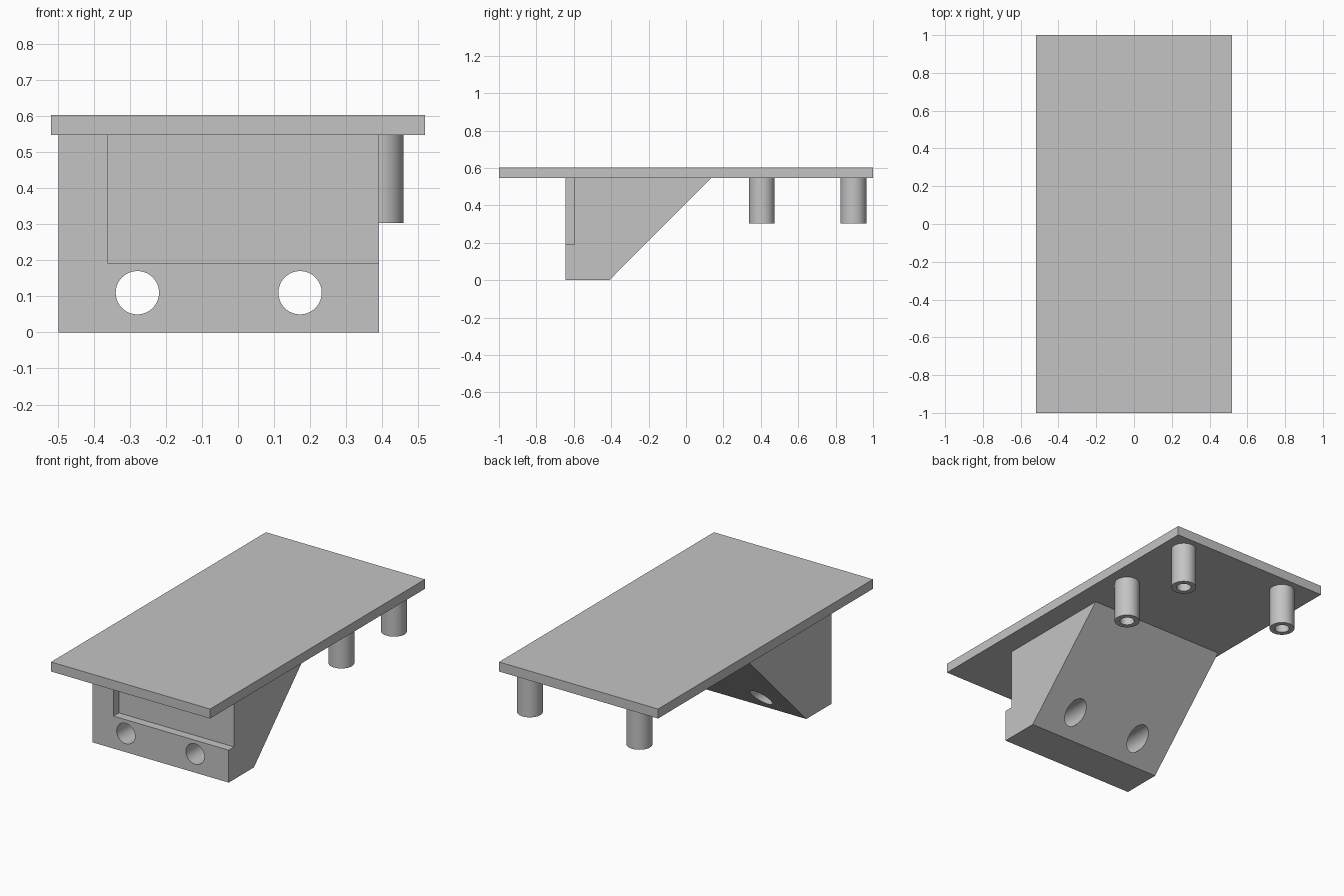
import bpy, bmesh
from mathutils import Matrix, Vector

if "Cube" in bpy.data.objects:
    bpy.data.objects.remove(bpy.data.objects["Cube"], do_unlink=True)

PLATE_BOTTOM, PLATE_TOP = 0.547, 0.603

grey = bpy.data.materials.new("plain grey")
grey.use_nodes = True
colour = (0.55, 0.55, 0.55, 1)
grey.diffuse_color = colour
grey.node_tree.nodes["Principled BSDF"].inputs["Base Color"].default_value = colour


def finish(bm, name):
    bmesh.ops.recalc_face_normals(bm, faces=bm.faces)
    mesh = bpy.data.meshes.new(name)
    bm.to_mesh(mesh)
    bm.free()
    mesh.materials.append(grey)
    obj = bpy.data.objects.new(name, mesh)
    bpy.context.collection.objects.link(obj)
    return obj


def box(name, low, high):
    low, high = Vector(low), Vector(high)
    bm = bmesh.new()
    place = Matrix.Translation((low + high) / 2) @ Matrix.Diagonal((*(high - low), 1))
    bmesh.ops.create_cube(bm, size=1, matrix=place)
    return finish(bm, name)


def cylinder(name, radius, start, end):
    start, end = Vector(start), Vector(end)
    axis = end - start
    turn = axis.to_track_quat("Z", "Y").to_matrix().to_4x4()
    bm = bmesh.new()
    bmesh.ops.create_cone(bm, cap_ends=True, segments=64, radius1=radius, radius2=radius,
                          depth=axis.length, matrix=Matrix.Translation((start + end) / 2) @ turn)
    return finish(bm, name)


def cut(obj, cutters):
    """Subtract each cutter, apply the result and discard the cutter."""
    bpy.ops.object.select_all(action="DESELECT")
    bpy.context.view_layer.objects.active = obj
    obj.select_set(True)
    for cutter in cutters:
        cutter.hide_render = True
        mod = obj.modifiers.new("cut", "BOOLEAN")
        mod.operation, mod.solver, mod.object = "DIFFERENCE", "EXACT", cutter
        bpy.ops.object.modifier_apply(modifier=mod.name)
        bpy.data.objects.remove(cutter, do_unlink=True)
    bpy.ops.object.shade_smooth_by_angle(angle=0.5)


# Flat top plate
box("top_plate", (-0.518, -1, PLATE_BOTTOM), (0.518, 1, PLATE_TOP))

# Bracket: side profile extruded across the width
profile = [(-0.645, 0), (-0.41, 0), (0.135, PLATE_BOTTOM), (-0.645, PLATE_BOTTOM)]
bm = bmesh.new()
side = bm.faces.new([bm.verts.new((-0.497, y, z)) for y, z in profile])
extruded = bmesh.ops.extrude_face_region(bm, geom=[side])["geom"]
bmesh.ops.translate(bm, vec=(0.888, 0, 0),
                    verts=[v for v in extruded if isinstance(v, bmesh.types.BMVert)])
bracket = finish(bm, "wedge_bracket")

# Front recess, open towards +x, and two through holes
cutters = [box("recess_cutter", (-0.36, -0.8, 0.191), (0.6, -0.595, 0.7))]
for x in (-0.279, 0.172):
    cutters.append(cylinder("hole_cutter", 0.06, (x, -0.9, 0.11), (x, 0.3, 0.11)))
cut(bracket, cutters)

# Hollow posts under the rear of the plate
posts = {"front_left_post": (0.39, 0.405),
         "rear_left_post": (0.39, 0.895),
         "rear_right_post": (-0.323, 0.895)}
for name, (x, y) in posts.items():
    post = cylinder(name, 0.069, (x, y, 0.303), (x, y, PLATE_BOTTOM))
    cut(post, [cylinder("bore_cutter", 0.04, (x, y, 0.2), (x, y, 0.7))])
